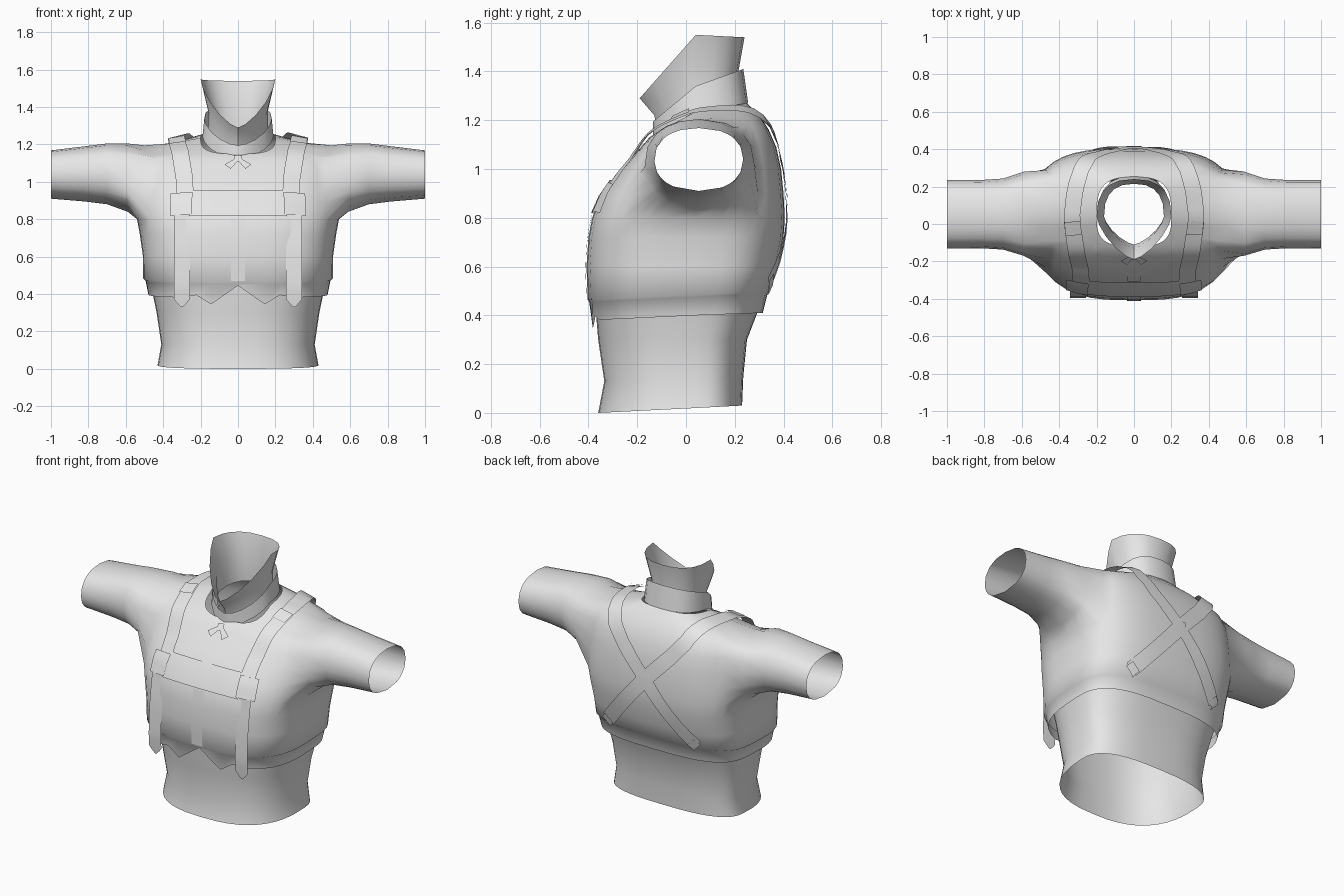
import bpy, bmesh, math
from mathutils import Vector
from mathutils.bvhtree import BVHTree

cube = bpy.data.objects.get("Cube")
if cube:
    bpy.data.objects.remove(cube, do_unlink=True)

grey = bpy.data.materials.new("plain_grey")
grey.use_nodes = True
grey.diffuse_color = (0.8, 0.8, 0.8, 1)
for node in grey.node_tree.nodes:
    if node.type == 'BSDF_PRINCIPLED':
        node.inputs["Base Color"].default_value = (0.8, 0.8, 0.8, 1)

YC = 0.04  # depth of the shoulder line


def finish(bm, name, angle=40):
    bmesh.ops.recalc_face_normals(bm, faces=bm.faces)
    mesh = bpy.data.meshes.new(name)
    bm.to_mesh(mesh)
    bm.free()
    mesh.materials.append(grey)
    ob = bpy.data.objects.new(name, mesh)
    bpy.context.scene.collection.objects.link(ob)
    bpy.ops.object.select_all(action='DESELECT')
    ob.select_set(True)
    bpy.context.view_layer.objects.active = ob
    bpy.ops.object.shade_smooth_by_angle(angle=math.radians(angle))


def bridge(bm, a, b, closed=True):
    n = len(a)
    for i in range(n if closed else n - 1):
        j = (i + 1) % n
        bm.faces.new((a[i], a[j], b[j], b[i]))


def ring(bm, spec, count, front_power, back_power):
    """Closed section: half width, side z, front y, front z, back y, back z."""
    xs, zs, yf, zf, yb, zb = spec
    verts = []
    for i in range(count):
        a = 2 * math.pi * i / count
        s, c = math.sin(a), math.cos(a)
        p = front_power if c > 0 else back_power
        w = abs(c) ** p if abs(c) > 1e-6 else 0
        x = math.copysign(abs(s) ** p, s) * xs if abs(s) > 1e-6 else 0
        ye, ze = (yf, zf) if c > 0 else (yb, zb)
        verts.append(bm.verts.new((x, YC + (ye - YC) * w, zs + (ze - zs) * w)))
    return verts


def loft(bm, specs, count=40, front_power=0.65, back_power=0.65):
    rings = [ring(bm, s, count, front_power, back_power) for s in specs]
    for a, b in zip(rings, rings[1:]):
        bridge(bm, a, b)
    return rings


# Undershirt
bm = bmesh.new()
loft(bm, [(.43, .02, -.36, 0, .23, .03), (.41, .13, -.335, .13, .235, .15),
          (.435, .30, -.36, .30, .25, .30), (.46, .42, -.37, .42, .30, .43),
          (.48, .50, -.38, .50, .33, .50)], 40, .78, .72)
finish(bm, "undershirt")

# Jacket body with waistband step, rising to the neck
bm = bmesh.new()
rings = loft(bm, [
    (.48, .40, -.385, .38, .315, .41), (.495, .476, -.397, .455, .335, .49),
    (.507, .484, -.403, .463, .343, .498), (.508, .60, -.408, .60, .375, .60),
    (.525, .72, -.40, .72, .40, .72), (.54, .80, -.385, .80, .405, .80),
    (.54, .90, -.345, .89, .40, .90), (.535, 1.0, -.28, .98, .39, 1.0),
    (.53, 1.1, -.22, 1.05, .37, 1.09), (.50, 1.195, -.175, 1.10, .34, 1.16),
    (.36, 1.205, -.15, 1.13, .30, 1.22), (.20, 1.235, -.12, 1.15, .25, 1.27)])

# Pointed front hem
for col, z in ((0, .445), (1, .345), (-1, .345), (2, .395), (-2, .395)):
    rings[0][col].co.z = z

# Armholes and sleeves
LOW, HIGH, SPAN = 5, 9, 4
for side, mid in ((1, 10), (-1, 30)):
    cols = range(mid - SPAN, mid + SPAN + 1)
    loop = [rings[LOW][c] for c in cols]
    loop += [rings[r][cols[-1]] for r in range(LOW + 1, HIGH)]
    loop += [rings[HIGH][c] for c in reversed(cols)]
    loop += [rings[r][cols[0]] for r in range(HIGH - 1, LOW, -1)]
    inner = [rings[r][c] for r in range(LOW + 1, HIGH) for c in cols[1:-1]]
    angles = [math.atan2(v.co.z - 1.0, v.co.y - .04) for v in loop]
    bmesh.ops.delete(bm, geom=inner, context='VERTS')
    last = loop
    for x, y0, y1, z0, z1 in ((.59, -.17, .28, .84, 1.205), (.70, -.137, .243, .88, 1.205),
                              (.82, -.13, .235, .895, 1.19), (1.0, -.13, .235, .91, 1.168)):
        cy, cz, ry, rz = (y0 + y1) / 2, (z0 + z1) / 2, (y1 - y0) / 2, (z1 - z0) / 2
        cuff = []
        for a in angles:
            c, s = math.cos(a), math.sin(a)
            cuff.append(bm.verts.new((side * x, cy + ry * math.copysign(abs(c) ** .9, c),
                                      cz + rz * math.copysign(abs(s) ** .9, s))))
        bridge(bm, last, cuff)
        last = cuff
bmesh.ops.recalc_face_normals(bm, faces=bm.faces)
surface = BVHTree.FromBMesh(bm)
finish(bm, "jacket", 66)

# Neck funnel and outer collar, both pointed at the front
bm = bmesh.new()
loft(bm, [(.16, 1.22, -.11, 1.13, .22, 1.25), (.16, 1.38, -.13, 1.22, .215, 1.40),
          (.20, 1.55, -.19, 1.29, .24, 1.54)], 20, 1.4, .8)
finish(bm, "neck_funnel")
bm = bmesh.new()
loft(bm, [(.19, 1.24, -.135, 1.12, .255, 1.27), (.18, 1.34, -.135, 1.195, .235, 1.41)],
     20, 1.2, .75)
finish(bm, "collar")


def snap(p, lift):
    loc, n, _, _ = surface.find_nearest(p)
    if n.dot(loc - Vector((0, YC, .8))) < 0:
        n = -n
    return loc + n * lift, n


def ribbon(name, path, width, lift=.008, tip=None, hang=False, rise=0):
    """Flat strip along a path, laid on the jacket unless it hangs free."""
    path = [Vector(p) for p in path]
    pts = [a.lerp(b, k / 6) for a, b in zip(path, path[1:]) for k in range(6)] + [path[-1]]
    for _ in range(4 if len(path) > 2 else 0):
        pts = [pts[0]] + [(a + b * 2 + c) / 4 for a, b, c in zip(pts, pts[1:], pts[2:])] + [pts[-1]]
    bm = bmesh.new()
    last = None
    for i, p in enumerate(pts):
        tangent = (pts[min(i + 1, len(pts) - 1)] - pts[max(i - 1, 0)]).normalized()
        n = Vector((0, -1, 0)) if hang else snap(p, 0)[1]
        across = tangent.cross(n).normalized()
        w = width
        if tip is not None:
            w = tip + (width - tip) * min(1, (len(pts) - 1 - i) / 6)
        up = lift + rise * min(1, max(0, (p.z - 1.05) / .1))
        row = []
        for k in (-1, 0, 1):
            q = p if hang else snap(p, 0)[0]
            q = q + across * (k * w / 2)
            row.append(bm.verts.new(q if hang else snap(q, up)[0]))
        if last:
            bridge(bm, last, row, False)
        last = row
    finish(bm, name)


# Harness parts repeated on both sides
for side, label in ((1, "left"), (-1, "right")):
    def mirror(*pts):
        return [(side * x, y, z) for x, y, z in pts]
    over = .003 if side > 0 else 0
    ribbon(label + "_shoulder_strap",
           mirror((.285, -.33, .93), (.29, -.25, 1.05), (.315, -.1, 1.18), (.33, .03, 1.2),
                  (.30, .2, 1.2), (.2, .34, 1.09), (0, .42, .89), (-.31, .37, .52)),
           .09, .009 + over, rise=.018)
    ribbon(label + "_shoulder_buckle", mirror((.32, -.05, 1.19), (.325, .03, 1.2)),
           .09, .018, rise=.02)
    ribbon(label + "_chest_buckle", mirror((.305, -.33, .955), (.305, -.36, .82)), .115, .02)
    ribbon(label + "_hanging_strap",
           mirror((.30, -.36, .83), (.30, -.388, .65), (.30, -.398, .45),
                  (.30, -.392, .37), (.30, -.388, .33)), .085, tip=.01, hang=True)
    ribbon(label + "_back_hook", mirror((.285, .37, .545), (.32, .35, .51)), .07, .018)
    ribbon(label + "_neckline_trim",
           mirror((.22, -.06, 1.18), (.19, -.17, 1.09), (.03, -.27, 1.0)), .02, .003)
    ribbon(label + "_tie_end", mirror((.005, -.17, 1.12), (.055, -.19, 1.065)),
           .02, .012, tip=.045)

# Centre parts
ribbon("chest_band", [(-.26, -.34, .885), (0, -.36, .89), (.26, -.34, .885)], .155, .012)
ribbon("lower_placket", [(0, -.39, .81), (0, -.41, .47)], .075, .005)
ribbon("upper_placket", [(0, -.27, 1.0), (0, -.31, .95)], .07, .005)
ribbon("tie_knot", [(0, -.16, 1.14), (0, -.18, 1.10)], .04, .016)
ribbon("back_cross_pad", [(0, .41, .93), (0, .41, .85)], .08, .015)
